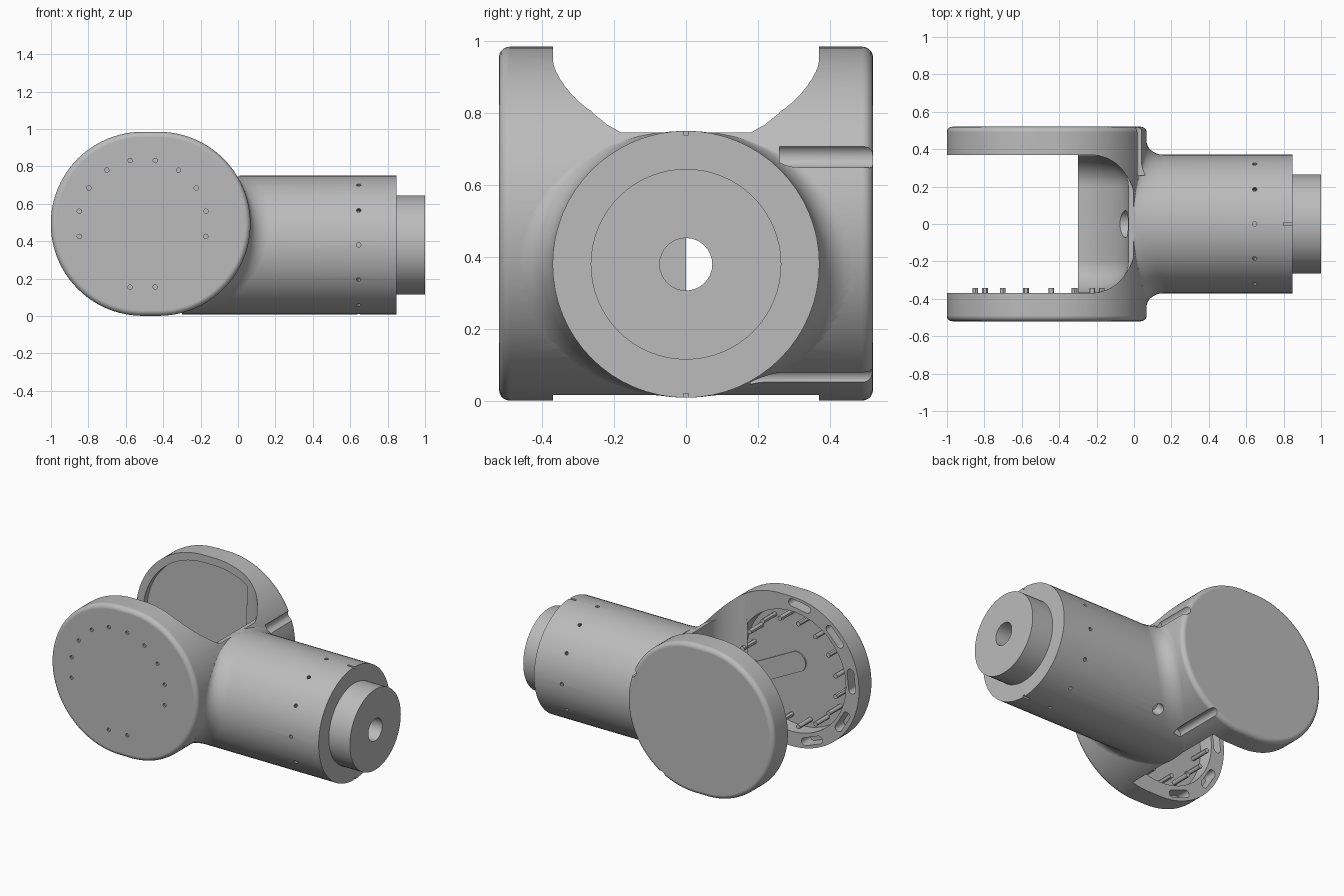
import bpy, bmesh
from math import sin, cos, pi, sqrt, radians
from mathutils import Vector

if "Cube" in bpy.data.objects:
    bpy.data.objects.remove(bpy.data.objects["Cube"])

grey = bpy.data.materials.new("light_grey")
grey.use_nodes = True
grey.diffuse_color = (0.5, 0.5, 0.5, 1)
grey.node_tree.nodes["Principled BSDF"].inputs["Base Color"].default_value = (0.5, 0.5, 0.5, 1)

CX, CZ, R, OFF = -0.467, 0.493, 0.492, 0.042  # yoke outline
AZ, BR = 0.38, 0.371                          # barrel axis height and radius
IN = 0.37                                     # inner half width of the yoke


def finish(name, bm):
    bmesh.ops.recalc_face_normals(bm, faces=bm.faces)
    mesh = bpy.data.meshes.new(name)
    bm.to_mesh(mesh)
    bm.free()
    mesh.materials.append(grey)
    obj = bpy.data.objects.new(name, mesh)
    bpy.context.collection.objects.link(obj)
    return obj


def loft(name, rings):
    """Closed solid through equal-length rings of points."""
    bm = bmesh.new()
    rows = [[bm.verts.new(p) for p in ring] for ring in rings]
    n = len(rows[0])
    for a, b in zip(rows, rows[1:]):
        for i in range(n):
            j = (i + 1) % n
            bm.faces.new((a[i], a[j], b[j], b[i]))
    bm.faces.new(rows[0])
    bm.faces.new(rows[-1])
    return finish(name, bm)


def rods(name, specs, n=16):
    """One object made of cylinders given as (start, end, radius)."""
    bm = bmesh.new()
    for a, b, r in specs:
        a, b = Vector(a), Vector(b)
        d = b - a
        m = d.to_track_quat('Z', 'Y').to_matrix().to_4x4()
        m.translation = (a + b) / 2
        bmesh.ops.create_cone(bm, cap_ends=True, segments=n, radius1=r,
                              radius2=r, depth=d.length, matrix=m)
    return finish(name, bm)


def box(name, lo, hi):
    corners = [(lo[0], lo[1]), (hi[0], lo[1]), (hi[0], hi[1]), (lo[0], hi[1])]
    return loft(name, [[(x, y, z) for x, y in corners] for z in (lo[2], hi[2])])


def oblong(name, x, z, angle, half, r, y0, y1):
    """Round-ended bar lying in the disc plane."""
    ring = []
    for i in range(24):
        t = 2 * pi * (i + 0.5) / 24
        u, v = half * (1 if cos(t) > 0 else -1) + r * cos(t), r * sin(t)
        ring.append((x + u * cos(angle) - v * sin(angle), z + u * sin(angle) + v * cos(angle)))
    return loft(name, [[(px, y, pz) for px, pz in ring] for y in (y0, y1)])


def boolean(target, tool, op='DIFFERENCE'):
    mod = target.modifiers.new("cut", 'BOOLEAN')
    mod.operation, mod.object, mod.solver = op, tool, 'EXACT'
    bpy.context.view_layer.update()
    deps = bpy.context.evaluated_depsgraph_get()
    mesh = bpy.data.meshes.new_from_object(target.evaluated_get(deps))
    target.modifiers.clear()
    target.data = mesh
    bpy.data.objects.remove(tool)


def stadium(y, inset, n=48):
    """Outline of the yoke at depth y."""
    pts = []
    for side, start in ((1, -pi / 2), (-1, pi / 2)):
        for i in range(n + 1):
            a = start + pi * i / n
            pts.append((CX + side * OFF + (R - inset) * cos(a), y, CZ + (R - inset) * sin(a)))
    return pts


def yoke_edge(z):
    return CX + OFF + sqrt(max(R * R - (z - CZ) ** 2, 0))


# Yoke block with rounded outer rims
rim = [(0.52 - 0.03 * (1 - cos(a)), 0.03 * (1 - sin(a))) for a in [pi / 2 * k / 5 for k in range(6)]]
body = loft("yoke_and_barrel", [stadium(-y, i) for y, i in rim] + [stadium(y, i) for y, i in rim[::-1]])


# Barrel whose root flares into the yoke
def barrel_ring(x=None, flare=0.0, s=0.0, n=64):
    ring = []
    for i in range(n):
        t = 2 * pi * i / n
        z = AZ + BR * sin(t)
        px = yoke_edge(z) + 0.1 * (1 - sin(s)) if x is None else x
        ring.append((px, cos(t) * (BR + flare), z))
    return ring


flares = [pi / 2 * k / 8 for k in range(9)]
barrel = loft("barrel", [barrel_ring(0.847)]
              + [barrel_ring(None, 0.09 * (1 - cos(s)), s) for s in flares]
              + [barrel_ring(-0.5, 0.09)])
boolean(body, barrel, 'UNION')

# Space between the two discs: open front, arched upper part, round lower part
boolean(body, box("front_gap", (-1.3, -IN, -0.3), (-0.3, IN, 1.3)))
corner = [(0.2 + 0.17 * sin(a), 0.2 + 0.21 * cos(a)) for a in [pi / 2 * k / 10 for k in range(11)]]
profile = [(-y, r) for y, r in corner[::-1]] + corner
arch = [(-0.44 + r, y) for y, r in profile] + [(-0.5, IN), (-0.5, -IN)]
boolean(body, loft("upper_gap", [[(x, y, z) for x, y in arch] for z in (CZ, 1.3)]))
turn = [2 * pi * k / 64 for k in range(64)]
boolean(body, loft("lower_gap", [[(-0.44 + r * cos(a), y, CZ + r * sin(a)) for a in turn]
                                 for y, r in profile]))

# Wider curved step that lowers the saddle smoothly down to the barrel top
saddle = [(0.008 - 10.9 * y ** 4, y) for y in [0.0365 * k for k in range(-10, 11)]]
saddle += [(-0.35, 0.365), (-0.35, -0.365)]
boolean(body, loft("saddle", [[(x, y, z) for x, y in saddle] for z in (0.747, 1.3)]))

# Round well in the front disc, shallow recess in the rear disc
WX = -0.51
boolean(body, rods("well", [((WX, -0.47, CZ), (WX, -IN + 0.005, CZ), 0.395)], 64))
boolean(body, loft("rear_recess", [stadium(y, 0.05) for y in (IN - 0.005, 0.41)]))

# Oblong slots around the front ring
for k in range(5):
    a = radians(99 + 37.5 * k)
    boolean(body, oblong("slot", CX - 0.03 + 0.45 * cos(a), CZ + 0.45 * sin(a),
                         a + pi / 2, 0.055, 0.025, -0.46, -IN + 0.01))

# Grooves across the rear disc rim, and the angled port
boolean(body, rods("grooves", [((0.033, 0.26, 0.68), (0.033, 0.6, 0.68), 0.032),
                               ((-0.18, 0.18, 0.06), (-0.18, 0.6, 0.06), 0.028)]))
boolean(body, rods("port", [((0.03, 0.2, 0.17), (0.03, 0.42, -0.05), 0.036)]))

# Screw holes around the barrel and on the front disc
around = [radians(30 * k) for k in range(12)]
boolean(body, rods("barrel_holes", [
    ((0.645, 0.34 * cos(a), AZ + 0.34 * sin(a)), (0.645, 0.42 * cos(a), AZ + 0.42 * sin(a)), 0.012)
    for a in around], 10))
pin_spots = [(WX + 0.345 * cos(a), CZ + 0.345 * sin(a)) for a in
             [radians(22.5 * k + 11.25) for k in range(16)]]
boolean(body, rods("face_holes", [((x, -0.6, z), (x, -0.505, z), 0.012) for x, z in pin_spots
                                  if z > 0.4 or z < 0.17], 10))

# Bore through the barrel, and the key slits at its end
boolean(body, rods("bore", [((-0.2, 0, AZ), (1.2, 0, AZ), 0.073)], 32))
for z in (AZ + BR, AZ - BR):
    boolean(body, box("slit", (0.8, -0.007, z - 0.012), (0.9, 0.007, z + 0.012)))

# Hub at the barrel end
hub = rods("hub", [((0.83, 0, AZ), (1.0, 0, AZ), 0.265)], 64)
boolean(hub, rods("hub_bore", [((0.7, 0, AZ), (1.2, 0, AZ), 0.073)], 32))

# Pins and tilted locating bar inside the well
pins = rods("well_pins", [((x, -0.48, z), (x, -0.342, z), 0.015) for x, z in pin_spots], 12)
oblong("locating_bar", -0.34, 0.44, radians(-27), 0.16, 0.065, -0.475, -0.462)

# Half shutter at the inner end of the bore
box("bore_shutter", (-0.03, -0.08, AZ - 0.08), (-0.01, 0, AZ + 0.08))

# Smooth shading with sharp edges kept and large flats held flat
bpy.ops.object.select_all(action='DESELECT')
for obj in (body, hub, pins):
    obj.select_set(True)
    bpy.context.view_layer.objects.active = obj
bpy.ops.object.shade_smooth_by_angle(angle=radians(30))
body.modifiers.new("flat_faces", 'WEIGHTED_NORMAL').keep_sharp = True
